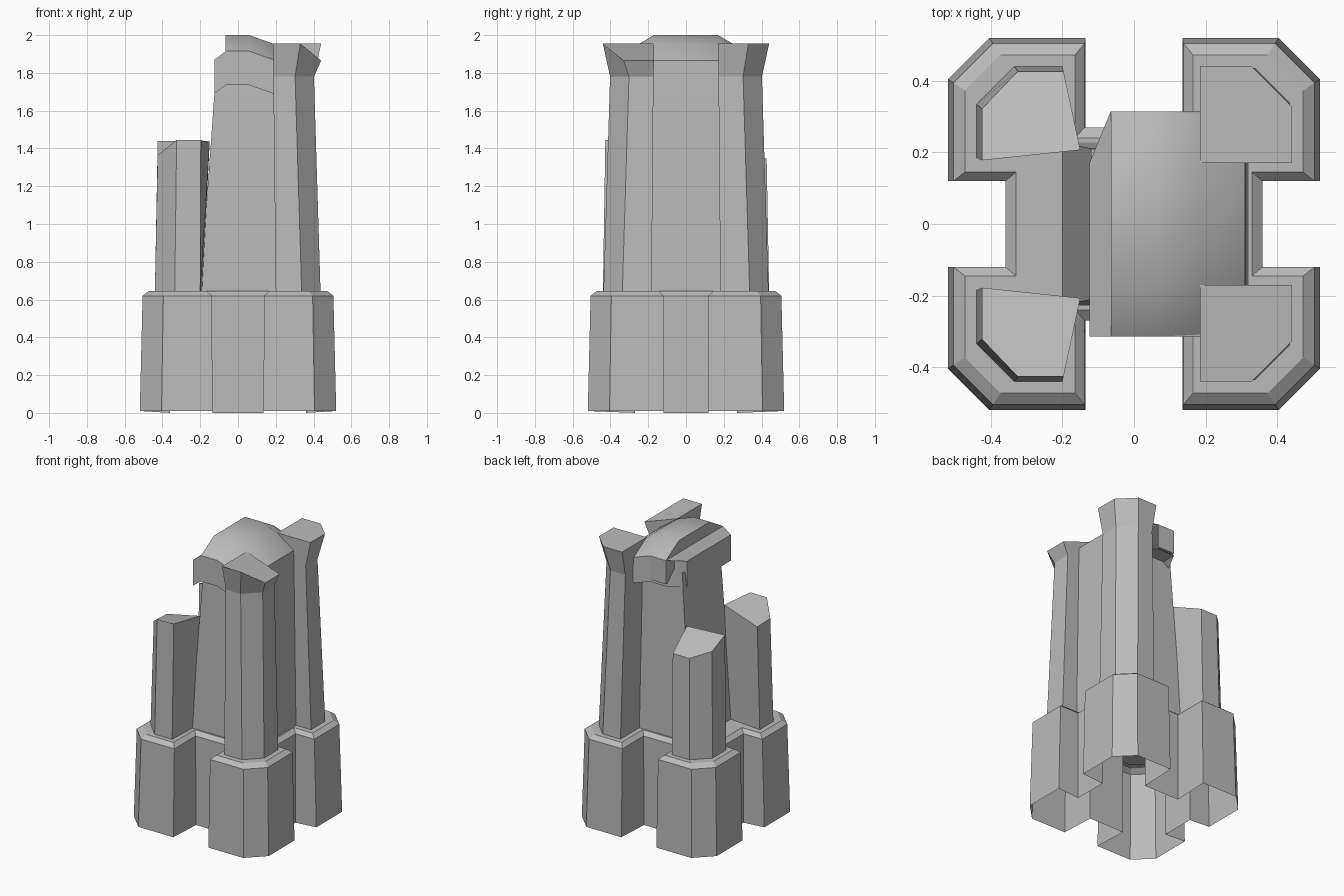
import bpy, bmesh

cube = bpy.data.objects.get("Cube")
if cube:
    bpy.data.objects.remove(cube, do_unlink=True)

stone = bpy.data.materials.new("grey_stone")
stone.use_nodes = True
GREY = (0.5, 0.5, 0.5, 1)
stone.diffuse_color = GREY
stone.node_tree.nodes["Principled BSDF"].inputs["Base Color"].default_value = GREY


def loft(name, rings, caps=(True, True)):
    """Skin a list of equal-length vertex rings, with optional end caps."""
    bm = bmesh.new()
    loops = [[bm.verts.new(p) for p in ring] for ring in rings]
    n = len(loops[0])
    for a, b in zip(loops, loops[1:]):
        for i in range(n):
            j = (i + 1) % n
            bm.faces.new((a[i], a[j], b[j], b[i]))
    if caps[0]:
        bm.faces.new(loops[0][::-1])
    if caps[1]:
        bm.faces.new(loops[-1])
    bmesh.ops.recalc_face_normals(bm, faces=bm.faces)
    mesh = bpy.data.meshes.new(name)
    bm.to_mesh(mesh)
    bm.free()
    obj = bpy.data.objects.new(name, mesh)
    bpy.context.collection.objects.link(obj)
    mesh.materials.append(stone)
    return obj


def four_way(quarter, z):
    """Mirror a quarter outline into a full ring at height z."""
    ring = []
    for sx, sy, step in ((1, 1, 1), (-1, 1, -1), (-1, -1, 1), (1, -1, -1)):
        ring += [(sx * x, sy * y, z) for x, y in quarter[::step]]
    return ring


def base_quarter(recess_x, recess_y, inner_x, inner_y, out, cut):
    return [(recess_x, inner_y), (out, inner_y), (out, out - cut),
            (out - cut, out), (inner_x, out), (inner_x, recess_y)]


# Plinth: four chamfered corner blocks joined by recesses, hollow below
foot = base_quarter(0.36, 0.27, 0.135, 0.12, 0.52, 0.115)
bottom = [(x, y, 0.01 if max(abs(x), abs(y)) > 0.4 else 0)
          for x, y, _ in four_way(foot, 0)]
shoulder = base_quarter(0.36, 0.27, 0.138, 0.12, 0.505, 0.11)
deck = base_quarter(0.33, 0.24, 0.165, 0.145, 0.473, 0.1)
loft("plinth", [bottom, four_way(shoulder, 0.62), four_way(deck, 0.645)], (False, True))


# Tall corner pillars with flared capitals
def pillar_ring(inner_x, inner_y, out, cut, heights, side):
    pts = [(inner_x, inner_y), (inner_x, out), (out - cut, out),
           (out, out - cut), (out, inner_y)]
    return [(x, side * y, z) for (x, y), z in zip(pts, heights)]


for name, side, drop in (("front_tall_pillar", -1, 0.09), ("back_tall_pillar", 1, 0)):
    top = [1.955] * 3 + [1.955 - drop] * 2
    loft(name, [pillar_ring(0.2, 0.182, 0.437, 0.1, [0.64] * 5, side),
                pillar_ring(0.187, 0.172, 0.402, 0.1, [1.78] * 5, side),
                pillar_ring(0.185, 0.17, 0.44, 0.11, top, side)])

# Broken short pillars with slanted tops
stub_foot = [(-0.44, 0.185), (-0.44, 0.335), (-0.335, 0.44), (-0.2, 0.44), (-0.19, 0.21)]
stub_top = [(-0.425, 0.178), (-0.425, 0.322), (-0.325, 0.427), (-0.197, 0.427), (-0.15, 0.207)]
for name, side, heights in (("front_broken_pillar", -1, (1.36, 1.365, 1.445, 1.445, 1.43)),
                            ("back_broken_pillar", 1, (1.44, 1.38, 1.345, 1.345, 1.44))):
    loft(name, [[(x, side * y, 0.64) for x, y in stub_foot],
                [(x, side * y, z) for (x, y), z in zip(stub_top, heights)]])


# Tapered central tower
def box_ring(x0, x1, y, z):
    return [(x0, -y, z), (x1, -y, z), (x1, y, z), (x0, y, z)]


loft("tower_body", [box_ring(-0.2, 0.32, 0.228, 0.64), box_ring(-0.125, 0.312, 0.212, 1.69),
                    box_ring(-0.12, 0.31, 0.21, 1.8)])
loft("tower_side_wall", [box_ring(0, 0.32, 0.19, 0.64), box_ring(0, 0.31, 0.18, 1.865)])

# Overhanging arched eave, with its broken back corner cut diagonally
arch = [(-0.125, 1.69), (-0.065, 1.735), (0.06, 1.735), (0.195, 1.687)]
eave = arch + [(x, z + 0.18) for x, z in arch[::-1]]
loft("eave", [[(x, -0.315, z) for x, z in eave],
              [(x, 0.17 if x < -0.1 else 0.315, z) for x, z in eave]])

# Curved vault roof, broken off on the right
xs = (-0.065, 0.06, 0.185, 0.31)
crown = (2.0, 2.0, 1.955, 1.865)
edge = (1.915, 1.915, 1.867, 1.78)


def vault_ring(y, heights):
    return [(xs[0], y, 1.75), *((x, y, z) for x, z in zip(xs, heights)), (xs[-1], y, 1.75)]


vault = loft("vault_roof", [vault_ring(-0.315, edge), vault_ring(-0.17, crown),
                            vault_ring(0.17, crown), vault_ring(0.315, edge)])
bpy.ops.object.select_all(action="DESELECT")
vault.select_set(True)
bpy.context.view_layer.objects.active = vault
bpy.ops.object.shade_smooth_by_angle(angle=0.8)
